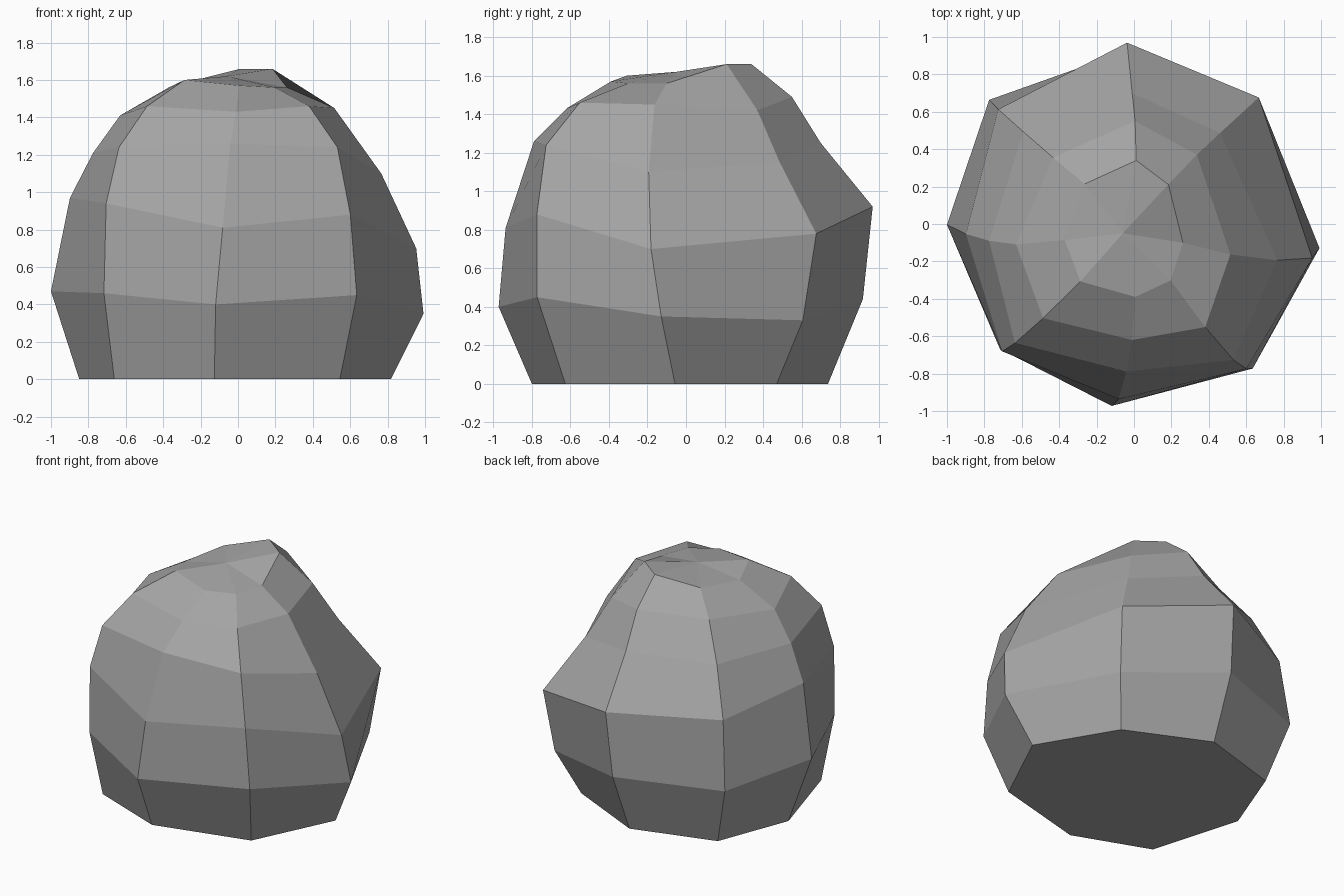
import bpy
import bmesh
import math

default_cube = bpy.data.objects.get("Cube")
if default_cube:
    bpy.data.objects.remove(default_cube, do_unlink=True)


def make_material(name, colour):
    material = bpy.data.materials.new(name)
    material.use_nodes = True
    material.diffuse_color = colour
    shader = next(node for node in material.node_tree.nodes if node.type == "BSDF_PRINCIPLED")
    shader.inputs["Base Color"].default_value = colour
    shader.inputs["Roughness"].default_value = 0.9
    return material


# Each rib runs up the boulder: bearing at the base, bearing at the crown,
# radius at each level, height at each level above the ground.
RIBS = {
    "front": (-99, -89, (.81, .98, .94, .79, .62, .39), (.40, .81, 1.26, 1.43, 1.57)),
    "front_left": (-49, -57, (.83, 1, .98, .9, .67, .36), (.45, .88, 1.24, 1.46, 1.56)),
    "left": (-4, -21, (.82, 1, .97, .79, .54, .28), (.35, .70, 1.10, 1.45, 1.56)),
    "back_left": (43, 49, (.69, .87, .95, .67, .5, .28), (.33, .78, 1.15, 1.42, 1.66)),
    "back": (95, 88, (.74, .92, .97, .7, .55, .34), (.44, .92, 1.25, 1.49, 1.66)),
    "back_right": (139, 141, (.86, 1.02, .95, .77, .56, .34), (.43, .91, 1.23, 1.46, 1.59)),
    "right": (177, 193, (.85, 1, .9, .78, .64, .38), (.47, .97, 1.21, 1.41, 1.56)),
    "front_right": (222, 227, (.89, .98, .98, .9, .7, .42), (.46, .94, 1.24, 1.46, 1.6)),
}


def add_rib(mesh, base_bearing, crown_bearing, radii, heights):
    """Place one upright line of corner points, turning slightly as it rises."""
    points = []
    last_level = len(radii) - 1
    for level, (radius, height) in enumerate(zip(radii, (0, *heights))):
        blend = level / last_level
        angle = math.radians(base_bearing + (crown_bearing - base_bearing) * blend)
        position = (radius * math.cos(angle), radius * math.sin(angle), height)
        points.append(mesh.verts.new(position))
    return points


def build_boulder(name, material):
    mesh = bmesh.new()
    ribs = [add_rib(mesh, *rib) for rib in RIBS.values()]
    crown = mesh.verts.new((-.06, -.05, 1.62))

    # Side facets between neighbouring ribs, closed by a fan at the crown
    for rib, neighbour in zip(ribs, ribs[1:] + ribs[:1]):
        for level in range(len(rib) - 1):
            mesh.faces.new((rib[level], neighbour[level], neighbour[level + 1], rib[level + 1]))
        mesh.faces.new((rib[-1], neighbour[-1], crown))

    # Flat underside
    mesh.faces.new([rib[0] for rib in reversed(ribs)])
    bmesh.ops.recalc_face_normals(mesh, faces=mesh.faces)

    data = bpy.data.meshes.new(name)
    mesh.to_mesh(data)
    mesh.free()
    data.materials.append(material)
    boulder = bpy.data.objects.new(name, data)
    bpy.context.collection.objects.link(boulder)
    return boulder


stone_grey = make_material("stone grey", (.38, .38, .38, 1))
build_boulder("boulder", stone_grey)
